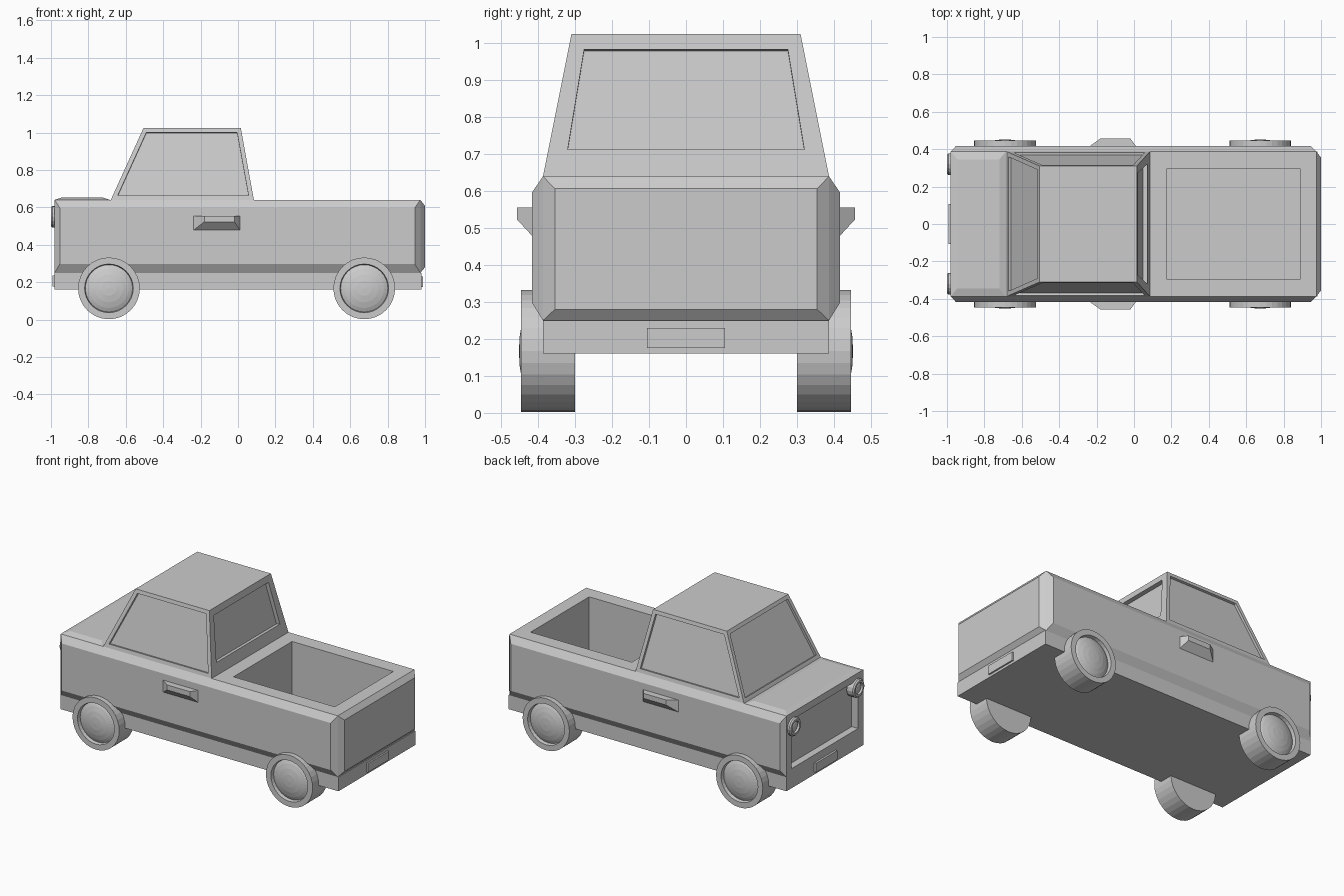
import bpy, bmesh, math
from mathutils import Vector

if "Cube" in bpy.data.objects:
    bpy.data.objects.remove(bpy.data.objects["Cube"])

grey = bpy.data.materials.new("light grey")
grey.diffuse_color = (0.6, 0.6, 0.6, 1)
grey.use_nodes = True
grey.node_tree.nodes["Principled BSDF"].inputs["Base Color"].default_value = grey.diffuse_color


def finish(name, bm):
    bmesh.ops.recalc_face_normals(bm, faces=bm.faces[:])
    me = bpy.data.meshes.new(name)
    bm.to_mesh(me)
    bm.free()
    me.materials.append(grey)
    ob = bpy.data.objects.new(name, me)
    bpy.context.collection.objects.link(ob)
    return ob


def hull_mesh(points):
    bm = bmesh.new()
    for p in points:
        bm.verts.new(p)
    bmesh.ops.convex_hull(bm, input=bm.verts[:])
    bmesh.ops.dissolve_limit(bm, angle_limit=math.radians(1), verts=bm.verts[:], edges=bm.edges[:])
    bmesh.ops.recalc_face_normals(bm, faces=bm.faces[:])
    return bm


def corners(x0, x1, y0, y1, z0, z1):
    return [(x, y, z) for x in (x0, x1) for y in (y0, y1) for z in (z0, z1)]


def hull(name, points):
    return finish(name, hull_mesh(points))


def lathe(name, profile, loc, axis, steps=32):
    """Revolve (radius, height) points about the given axis."""
    bm = bmesh.new()
    vs = [bm.verts.new((r, 0, h)) for r, h in profile]
    es = [bm.edges.new(p) for p in zip(vs, vs[1:])]
    bmesh.ops.spin(bm, geom=vs + es, cent=(0, 0, 0), axis=(0, 0, 1),
                   angle=2 * math.pi, steps=steps)
    bmesh.ops.remove_doubles(bm, verts=bm.verts[:], dist=0.0005)
    rot = Vector((0, 0, 1)).rotation_difference(Vector(axis)).to_matrix()
    for v in bm.verts:
        v.co = rot @ v.co + Vector(loc)
    return finish(name, bm)


def cut(ob, box):
    cutter = hull("cutter", corners(*box))
    cutter.hide_render = True
    mod = ob.modifiers.new("cut", 'BOOLEAN')
    mod.operation, mod.solver, mod.object = 'DIFFERENCE', 'EXACT', cutter
    bpy.context.view_layer.objects.active = ob
    bpy.ops.object.modifier_apply(modifier=mod.name)
    bpy.data.objects.remove(cutter)


# Main body: box with the sides and tail pushed out to give chamfered edges
body = hull("body",
            corners(-0.98, 0.975, -0.387, 0.387, 0.25, 0.64)
            + corners(-0.953, 0.945, -0.416, 0.416, 0.297, 0.597)
            + [(1.0, y, z) for y in (-0.355, 0.355) for z in (0.28, 0.607)])
cut(body, (0.175, 0.89, -0.295, 0.295, 0.28, 0.8))       # cargo bed
cut(body, (-1.1, -0.935, -0.335, 0.335, 0.285, 0.595))   # grille recess

# Lower skirt and raised hood panel
hull("skirt", corners(-0.98, 0.98, -0.387, 0.387, 0.16, 0.25))
hull("hood", [(x, y, 0.64) for x in (-0.98, -0.685) for y in (-0.387, 0.387)]
     + [(x, y, 0.652) for x in (-0.945, -0.72) for y in (-0.345, 0.345)])

# Cab with recessed windows
bm = hull_mesh([(x, y, 0.64) for x in (-0.68, 0.085) for y in (-0.387, 0.387)]
               + [(x, y, 1.025) for x in (-0.505, 0.015) for y in (-0.31, 0.31)])
for face in [f for f in bm.faces if abs(f.normal.z) < 0.9]:
    rear = face.normal.x > 0.5
    rim = 0.042 if rear else 0.024
    bmesh.ops.inset_individual(bm, faces=[face], thickness=rim, use_even_offset=True)
    if rear:  # the rear window has a taller sill
        for v in face.verts:
            if v.co.z < 0.8:
                v.co = (0.085 - 0.07 * (0.713 - 0.64) / 0.385,
                        math.copysign(0.32, v.co.y), 0.713)
    normal = face.normal.copy()
    pane = bmesh.ops.extrude_discrete_faces(bm, faces=[face])["faces"][0]
    for v in pane.verts:
        v.co -= normal * (0.025 if rear else 0.015)
finish("cab", bm)

# Number plates
hull("front_plate", corners(-0.993, -0.97, -0.107, 0.107, 0.177, 0.235))
hull("rear_plate", corners(0.97, 0.99, -0.105, 0.105, 0.175, 0.23))

# Wheels, headlights and door handles on both sides
tyre = [(0, 0), (0.165, 0), (0.165, 0.147), (0.13, 0.147), (0.126, 0.125),
        (0.105, 0.135), (0.075, 0.144), (0.04, 0.150), (0, 0.152)]
lamp = [(0, -0.03), (0.058, -0.03), (0.058, 0.012), (0.05, 0.02), (0.037, 0.02),
        (0.034, 0.008), (0.02, 0.014), (0, 0.016)]
for s, side in ((-1, "right"), (1, "left")):
    for x, end in ((-0.69, "front"), (0.675, "rear")):
        lathe(f"{end}_{side}_wheel", tyre, (x, s * 0.30, 0.167), (0, s, 0))
    lathe(f"{side}_headlight", lamp, (-0.98, s * 0.32, 0.55), (-1, 0, 0), 16)
    hull(f"{side}_door_handle",
         [(x, s * 0.41, z) for x in (-0.245, 0.015) for z in (0.472, 0.555)]
         + [(x, s * 0.457, z) for x in (-0.18, -0.02) for z in (0.523, 0.555)])
